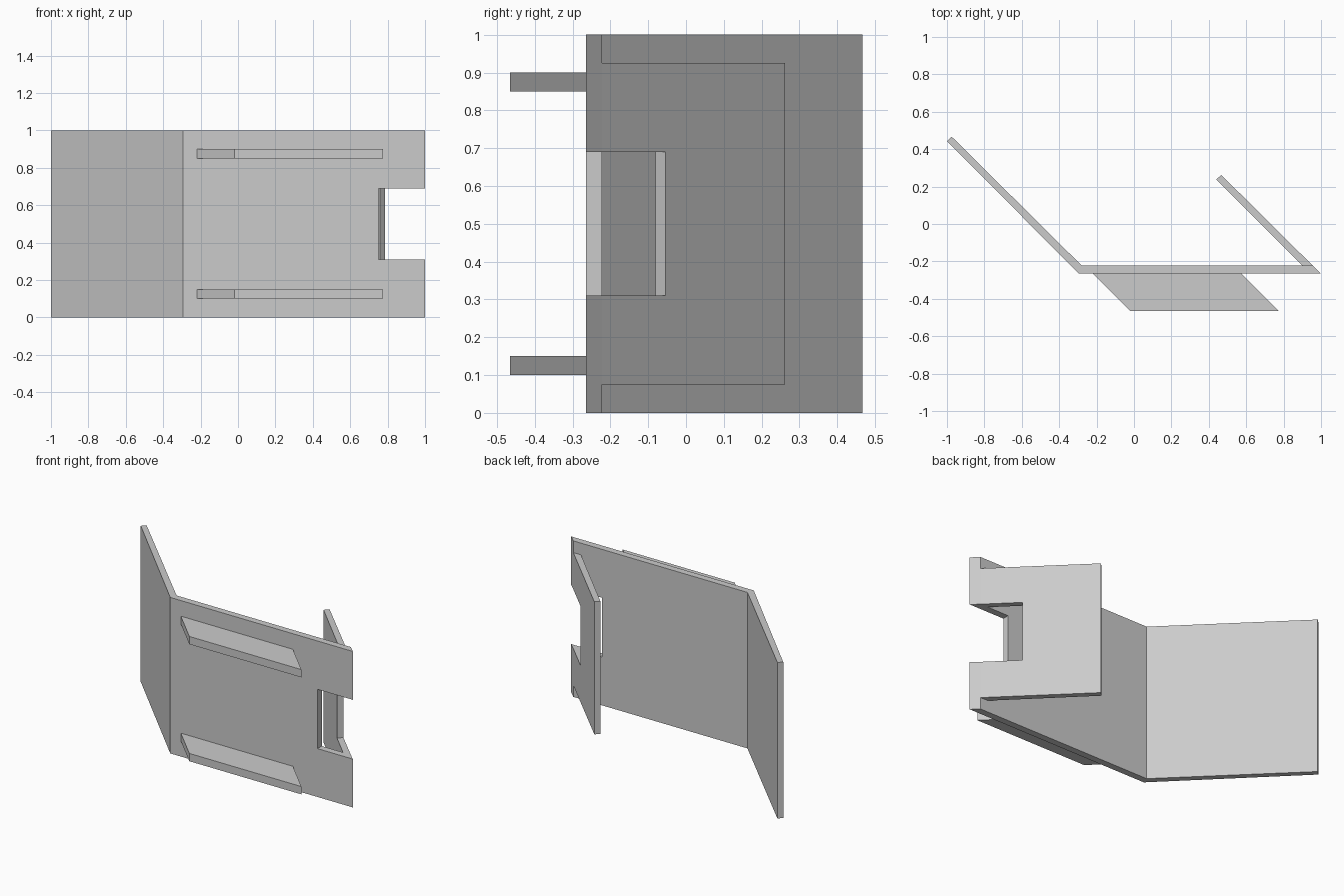
import bpy
import bmesh

cube = bpy.data.objects.get("Cube")
if cube:
    bpy.data.objects.remove(cube, do_unlink=True)

grey = bpy.data.materials.new("light grey")
grey.use_nodes = True
colour = (0.6, 0.6, 0.6, 1)
grey.diffuse_color = colour
grey.node_tree.nodes["Principled BSDF"].inputs["Base Color"].default_value = colour


def extrude_plan(name, plan, bottom, top):
    """Extrude a counter-clockwise plan outline between two heights."""
    mesh = bpy.data.meshes.new(name)
    bm = bmesh.new()
    face = bm.faces.new([bm.verts.new((x, y, bottom)) for x, y in plan])
    grown = bmesh.ops.extrude_face_region(bm, geom=[face])["geom"]
    for v in grown:
        if isinstance(v, bmesh.types.BMVert):
            v.co.z = top
    bmesh.ops.recalc_face_normals(bm, faces=bm.faces)
    bm.to_mesh(mesh)
    bm.free()
    mesh.materials.append(grey)
    obj = bpy.data.objects.new(name, mesh)
    bpy.context.collection.objects.link(obj)
    return obj


front, back = -0.265, -0.222
notch_low, notch_high = 0.31, 0.69
flap_low, flap_high = 0.075, 0.925


def cut_notch(obj, plan):
    """Cut the shared window height out of a plate."""
    cutter = extrude_plan(obj.name + "_cutter", plan, notch_low, notch_high)
    cutter.hide_render = True
    cutter.hide_viewport = True
    cutter.display_type = 'WIRE'
    mod = obj.modifiers.new("notch", 'BOOLEAN')
    mod.operation = 'DIFFERENCE'
    mod.solver = 'EXACT'
    mod.object = cutter
    # Bake the cut and discard the helper
    bpy.context.view_layer.update()
    deps = bpy.context.evaluated_depsgraph_get()
    mesh = bpy.data.meshes.new_from_object(obj.evaluated_get(deps))
    obj.modifiers.clear()
    obj.data = mesh
    bpy.data.objects.remove(cutter, do_unlink=True)


# Main plate with its angled wing, as one bent sheet
plate = extrude_plan("bent_plate", [
    (-0.295, front), (1, front), (0.955, back), (-0.28, back),
    (-0.975, 0.467), (-1, 0.443)], 0, 1)
cut_notch(plate, [(0.75, -0.3), (1.1, -0.3), (1.1, -0.2), (0.75, -0.2)])

# Return flap folded behind the plate
flap = extrude_plan("return_flap", [
    (0.9, back), (0.955, back), (0.467, 0.262), (0.44, 0.238)],
    flap_low, flap_high)
cut_notch(flap, [(0.657, -0.183), (0.957, -0.483), (1.185, -0.255),
                 (0.885, 0.045)])

# Two slanted rails on the front
for name, low in (("lower_rail", 0.1), ("upper_rail", 0.85)):
    extrude_plan(name, [(-0.22, front), (-0.02, -0.465),
                        (0.775, -0.465), (0.575, front)], low, low + 0.05)
